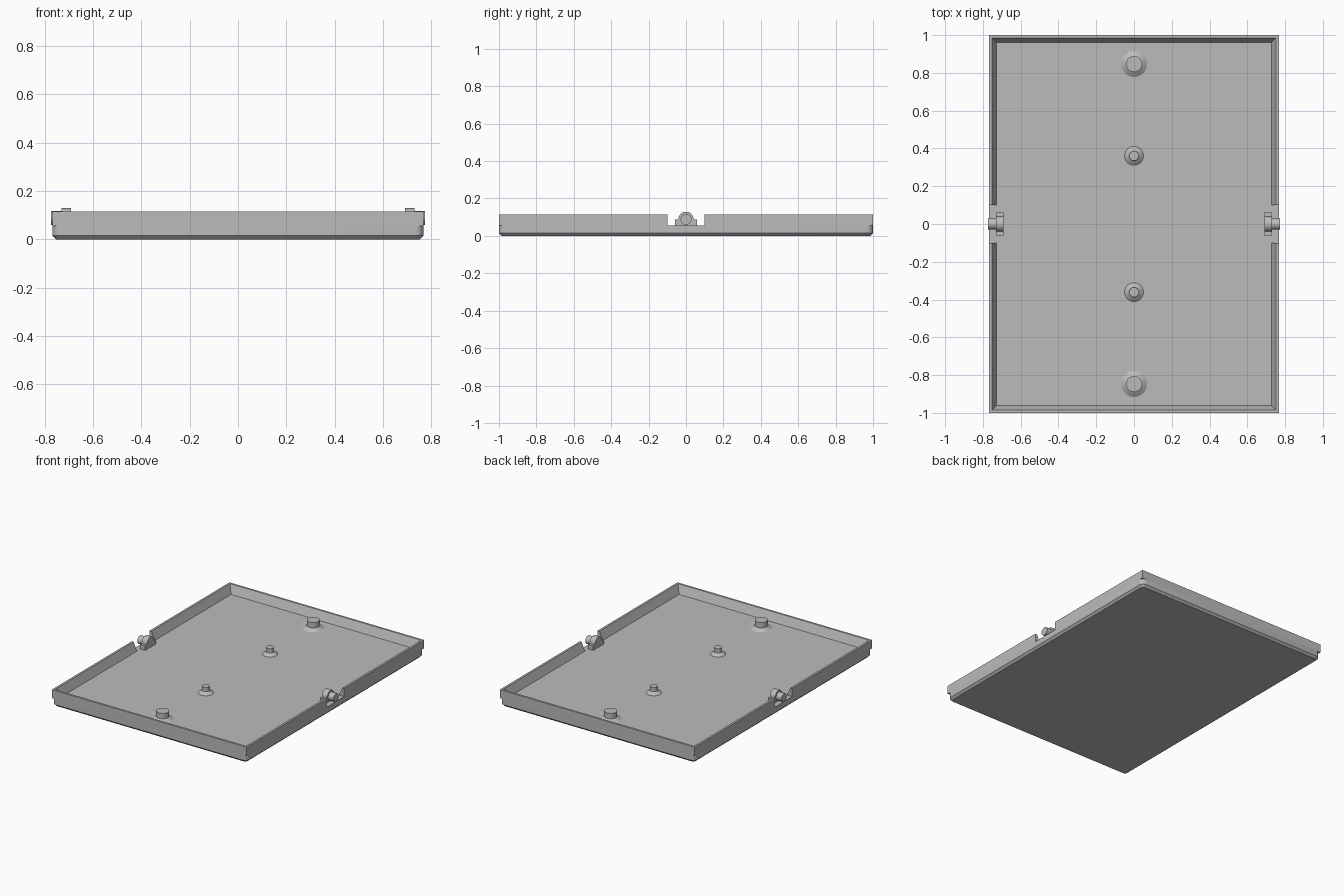
import bpy, bmesh, math
from mathutils import Matrix, Vector

cube = bpy.data.objects.get("Cube")
if cube:
    bpy.data.objects.remove(cube, do_unlink=True)

HALF_X, HALF_Y = 0.767, 1.0
FLOOR, TOP = 0.055, 0.115
NOTCH = 0.1

grey = bpy.data.materials.new("plain grey")
grey.use_nodes = True
colour = (0.5, 0.5, 0.5, 1)
grey.diffuse_color = colour
grey.node_tree.nodes["Principled BSDF"].inputs["Base Color"].default_value = colour


def finish(name, bm, smooth=True):
    bmesh.ops.recalc_face_normals(bm, faces=bm.faces)
    mesh = bpy.data.meshes.new(name)
    bm.to_mesh(mesh)
    bm.free()
    mesh.materials.append(grey)
    obj = bpy.data.objects.new(name, mesh)
    bpy.context.collection.objects.link(obj)
    if smooth:
        bpy.ops.object.select_all(action="DESELECT")
        obj.select_set(True)
        bpy.context.view_layer.objects.active = obj
        bpy.ops.object.shade_smooth_by_angle(angle=math.radians(30))
    return obj


# Base plate: rounded corners and a chamfered underside
bm = bmesh.new()
bmesh.ops.create_cube(bm, size=1, matrix=Matrix.Translation((0, 0, FLOOR / 2))
                      @ Matrix.Diagonal((2 * HALF_X, 2 * HALF_Y, FLOOR, 1)))
upright = [e for e in bm.edges if abs(e.verts[0].co.z - e.verts[1].co.z) > 0.01]
bmesh.ops.bevel(bm, geom=upright, offset=0.035, segments=6, profile=0.5, affect="EDGES")
under = [e for e in bm.edges if all(v.co.z < 0.001 for v in e.verts)]
bmesh.ops.bevel(bm, geom=under, offset=0.015, segments=1, affect="EDGES")
finish("base_plate", bm)


# Walls: a tapered section swept round each end, open at the side notches
def end_wall(name, side):
    bm = bmesh.new()
    section = [(0, FLOOR), (0.04, FLOOR), (0.015, TOP), (0, TOP)]
    path = [(-1, NOTCH, 0), (-1, HALF_Y, 1), (1, HALF_Y, 1), (1, NOTCH, 0)]
    rings = [[bm.verts.new((sx * (HALF_X - inset), side * (y - inset * mitre), z))
              for inset, z in section] for sx, y, mitre in path]
    for a, b in zip(rings, rings[1:]):
        for i in range(4):
            j = (i + 1) % 4
            bm.faces.new((a[i], a[j], b[j], b[i]))
    bm.faces.new(rings[0])
    bm.faces.new(rings[-1])
    finish(name, bm, smooth=False)


end_wall("back_wall", 1)
end_wall("front_wall", -1)


# Floor posts: a lathed stud with a flared foot
def post(name, y, foot, radius, top, steps=40):
    bm = bmesh.new()
    profile = [(0, FLOOR), (foot, FLOOR), (radius, FLOOR + 0.018), (radius, top), (0, top)]
    verts = [bm.verts.new((r, y, z)) for r, z in profile]
    edges = [bm.edges.new(pair) for pair in zip(verts, verts[1:])]
    bmesh.ops.spin(bm, geom=verts + edges, cent=(0, y, 0), axis=(0, 0, 1),
                   angle=math.tau, steps=steps)
    bmesh.ops.remove_doubles(bm, verts=bm.verts, dist=0.0001)
    finish(name, bm)


for label, s in (("back", 1), ("front", -1)):
    post(label + "_large_post", s * 0.847, 0.069, 0.042, 0.112)
    post(label + "_small_post", s * 0.361, 0.05, 0.026, 0.103)


# Hinges: outline extruded along x, one set in each side notch
def extrude_x(name, outline, x0, x1):
    bm = bmesh.new()
    face = bm.faces.new([bm.verts.new((x0, y, z)) for y, z in outline])
    new = bmesh.ops.extrude_face_region(bm, geom=[face])["geom"]
    bmesh.ops.translate(bm, vec=Vector((x1 - x0, 0, 0)),
                        verts=[v for v in new if isinstance(v, bmesh.types.BMVert)])
    finish(name, bm)


def arc(radius, start, end, steps):
    return [(radius * math.cos(start + (end - start) * i / steps),
             0.088 + radius * math.sin(start + (end - start) * i / steps))
            for i in range(steps + 1)]


bracket = [(-0.06, FLOOR), (0.06, FLOOR), (0.06, 0.088)]
bracket += arc(0.041, 0, math.pi, 20) + [(-0.06, 0.088)]
pin = arc(0.029, 0, math.tau, 32)[:-1]
for label, s in (("left", 1), ("right", -1)):
    extrude_x(label + "_hinge_bracket", bracket, s * 0.69, s * 0.73)
    extrude_x(label + "_hinge_pin", pin, s * 0.725, s * 0.773)
